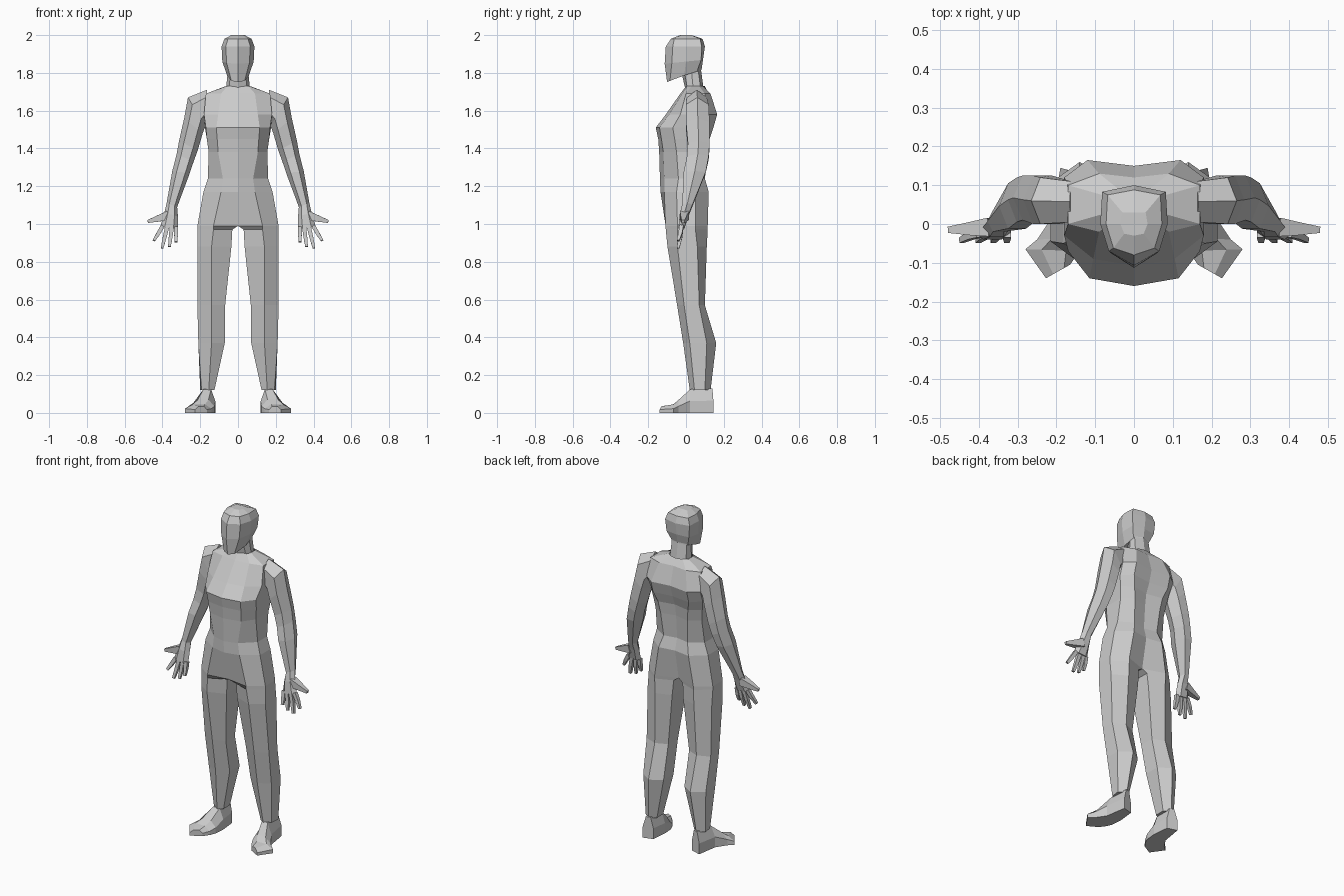
import bpy, bmesh
from mathutils import Matrix, Vector


def loft(name, rings, closed_from=0, cap_start=True, cap_end=True, bm=None):
    """Skin rings of 3D points; rings before closed_from stay open at the mirror plane."""
    own = bm is None
    bm = bm or bmesh.new()
    vs = [[bm.verts.new(p) for p in r] for r in rings]
    n = len(rings[0])
    for i in range(len(vs) - 1):
        a, b = vs[i], vs[i + 1]
        for j in range(n if i >= closed_from else n - 1):
            k = (j + 1) % n
            bm.faces.new((a[j], a[k], b[k], b[j]))
    if cap_start:
        bm.faces.new(vs[0][::-1])
    if cap_end:
        bm.faces.new(vs[-1])
    if own:
        finish(name, bm)


def finish(name, bm):
    """Mirror across x = 0 and make the object."""
    bmesh.ops.mirror(bm, geom=bm.verts[:] + bm.edges[:] + bm.faces[:],
                     matrix=Matrix.Identity(4), merge_dist=0.0005, axis='X')
    bmesh.ops.remove_doubles(bm, verts=bm.verts, dist=0.0005)
    bmesh.ops.recalc_face_normals(bm, faces=bm.faces)
    me = bpy.data.meshes.new(name)
    bm.to_mesh(me)
    bm.free()
    ob = bpy.data.objects.new(name, me)
    bpy.context.collection.objects.link(ob)


def level(z, pts, tilt=0.0):
    return [(x, y, z + tilt * y) for x, y in pts]


# Torso half sections, neck base down to crotch
torso = [
    (1.73, [(0, 0), (.055, .005), (.065, .03), (.065, .07), (.04, .09), (0, .10)]),
    (1.69, [(0, -.03), (.09, -.02), (.17, 0), (.17, .10), (.09, .13), (0, .12)]),
    (1.58, [(0, -.107), (.105, -.09), (.18, -.03), (.18, .12), (.12, .165), (0, .15)]),
    (1.51, [(0, -.16), (.115, -.14), (.17, -.07), (.175, .09), (.12, .145), (0, .13)]),
    (1.45, [(0, -.147), (.11, -.13), (.165, -.06), (.165, .08), (.10, .125), (0, .105)]),
    (1.38, [(0, -.142), (.105, -.12), (.155, -.05), (.155, .07), (.09, .115), (0, .095)]),
    (1.24, [(0, -.138), (.08, -.115), (.16, -.04), (.16, .05), (.08, .10), (0, .085)]),
    (1.17, [(0, -.135), (.09, -.115), (.183, -.05), (.183, .05), (.10, .12), (0, .105)]),
    (0.99, [(0, -.09), (.13, -.108), (.215, -.045), (.215, .05), (.13, .115), (0, .07)]),
]
# Leg sections, crotch down to ankle
leg = [
    (.97, [(.03, -.06), (.13, -.107), (.215, -.045), (.215, .05), (.13, .115), (.03, .075)]),
    (.88, [(.035, -.06), (.14, -.098), (.215, -.045), (.215, .06), (.13, .11), (.037, .08)]),
    (.57, [(.068, -.02), (.14, -.047), (.215, -.01), (.215, .07), (.14, .10), (.07, .07)]),
    (.37, [(.07, .02), (.14, -.015), (.21, .02), (.21, .11), (.14, .16), (.07, .115)]),
    (.12, [(.125, .04), (.155, .02), (.193, .045), (.2, .10), (.16, .13), (.125, .10)]),
]
loft("torso_and_legs", [level(z, p) for z, p in torso + leg],
     closed_from=len(torso) - 1, cap_start=False)

# Head and neck half sections
head = [
    (1.70, 0, [(0, 0), (.05, .01), (.065, .04), (.055, .08), (0, .095)]),
    (1.79, .3, [(0, -.02), (.04, -.005), (.055, .03), (.05, .065), (0, .08)]),
    (1.79, .38, [(0, -.10), (.035, -.085), (.058, -.01), (.055, .06), (0, .083)]),
    (1.86, .1, [(0, -.113), (.06, -.075), (.083, 0), (.075, .08), (0, .09)]),
    (1.94, 0, [(0, -.107), (.065, -.07), (.087, 0), (.082, .083), (0, .10)]),
    (1.98, 0, [(0, -.08), (.053, -.062), (.072, 0), (.068, .075), (0, .088)]),
    (2.0, 0, [(0, -.03), (.025, -.025), (.035, 0), (.03, .03), (0, .03)]),
]
loft("head", [level(z, p, t) for z, t, p in head], closed_from=99, cap_start=False)


# Arm and palm sections: inner edge, outer edge, front y, back y
def limb_ring(inner, outer, y0, y1):
    ym = (y0 + y1) / 2
    a, b = Vector((inner[0], ym, inner[1])), Vector((outer[0], ym, outer[1]))

    def at(f, y):
        p = a.lerp(b, f)
        return (p.x, y, p.z)
    return [a, at(.25, y0), at(.75, y0), b, at(.75, y1), at(.25, y1)]


arm = [
    ((.16, 1.56), (.165, 1.71), .005, .11),
    ((.172, 1.52), (.265, 1.67), 0, .12),
    ((.187, 1.48), (.285, 1.56), 0, .125),
    ((.213, 1.39), (.312, 1.44), .01, .125),
    ((.235, 1.33), (.325, 1.37), .005, .12),
    ((.255, 1.27), (.348, 1.28), -.012, .105),
    ((.322, 1.09), (.378, 1.11), -.02, .035),
    ((.318, 1.04), (.39, 1.06), -.033, .015),
    ((.318, .975), (.412, .985), -.04, -.008),
]
loft("arm", [limb_ring(*s) for s in arm])


# Fingers and thumb: tapered four-sided sticks
def stick(bm, points, radii):
    rings = []
    for i, (p, r) in enumerate(zip(points, radii)):
        d = (Vector(points[min(i + 1, len(points) - 1)]) - Vector(points[max(i - 1, 0)])).normalized()
        u = d.cross(Vector((0, 1, 0))).normalized()
        v = d.cross(u)
        p = Vector(p)
        rings.append([p + (u + v) * r, p + (u - v) * r, p - (u + v) * r, p - (u - v) * r])
    loft("", rings, bm=bm)


bm = bmesh.new()
fingers = [((.398, .99), (.445, .912)), ((.375, .985), (.402, .872)),
           ((.35, .985), (.363, .88)), ((.328, .985), (.328, .905))]
for (xa, za), (xb, zb) in fingers:
    xm, zm = xa * .5 + xb * .5, za * .5 + zb * .5
    stick(bm, [(xa, -.024, za), (xm, -.03, zm), (xb, -.042, zb)], [.011, .010, .007])
stick(bm, [(.37, -.008, 1.045), (.42, -.012, 1.03), (.478, -.015, 1.013)], [.024, .017, .008])
finish("fingers", bm)

# Foot stations: inner edge, outer edge, top height
foot = [((.13, .128), (.19, .145), .13), ((.12, .03), (.21, .02), .125),
        ((.125, -.035), (.25, -.04), .07), ((.14, -.07), (.28, -.065), .045),
        ((.165, -.105), (.227, -.14), .035)]


def foot_ring(a, b, h):
    a, b = Vector((*a, 0)), Vector((*b, 0))
    up = Vector((0, 0, 1))
    return [a, a + up * h * .5, a.lerp(b, .25) + up * h,
            a.lerp(b, .7) + up * h, b + up * h * .5, b]


loft("foot", [foot_ring(*s) for s in foot])
